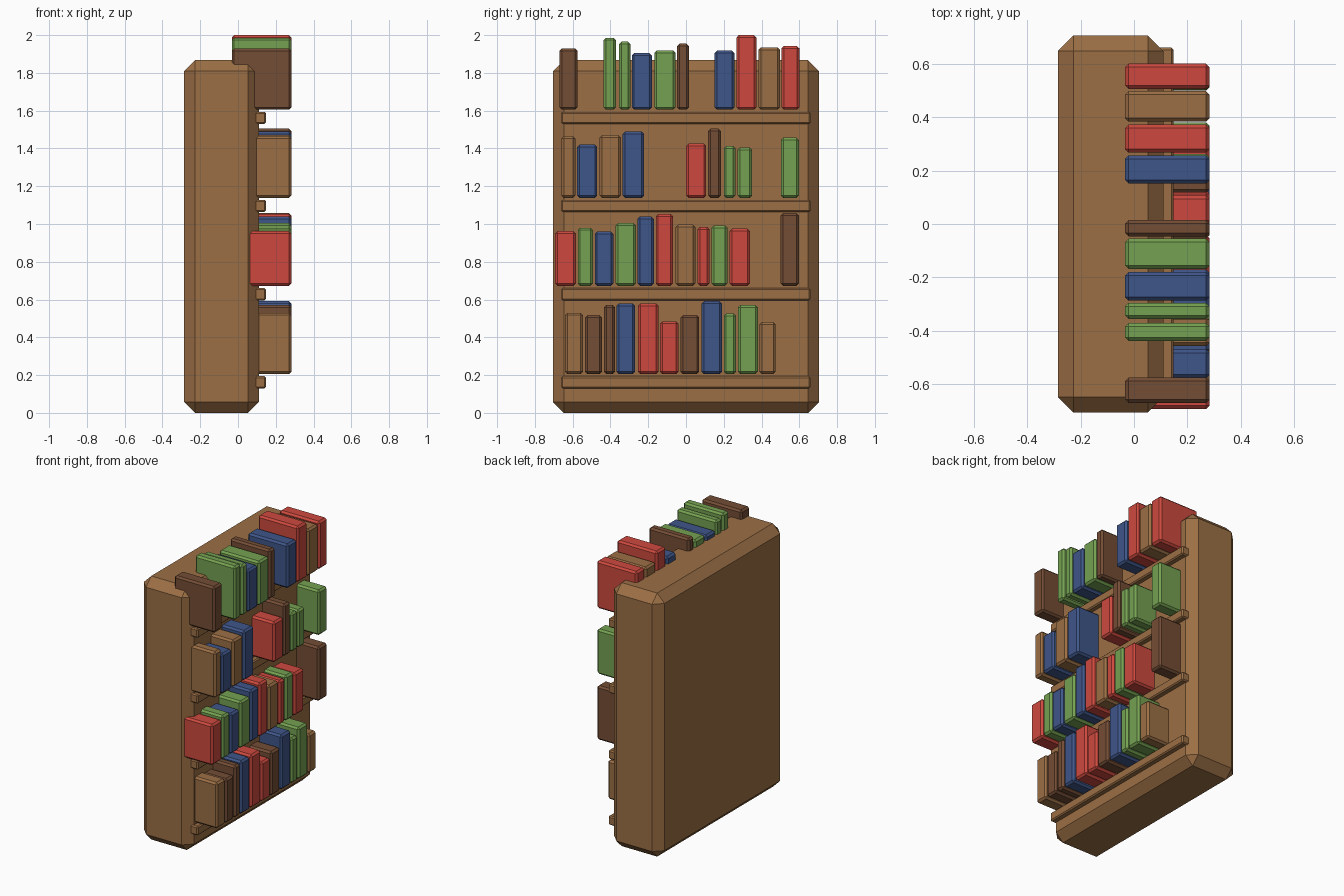
import bpy, bmesh


def srgb(r, g, b):
    lin = lambda c: c / 12.92 if c <= 0.04045 else ((c + 0.055) / 1.055) ** 2.4
    return (lin(r / 255), lin(g / 255), lin(b / 255), 1.0)


def material(name, rgb):
    m = bpy.data.materials.new(name)
    m.diffuse_color = srgb(*rgb)
    return m


WOOD = material("wood", (156, 111, 69))
COLOURS = {
    "t": ("tan", WOOD),
    "n": ("brown", material("dark brown", (116, 77, 53))),
    "r": ("red", material("red", (205, 73, 62))),
    "g": ("green", material("green", (117, 161, 81))),
    "b": ("blue", material("blue", (63, 86, 138))),
}


def chamfered_box(name, lo, hi, bevel, mat):
    """Box between two corners with flat chamfers on every edge."""
    bm = bmesh.new()
    bmesh.ops.create_cube(bm, size=1)
    for v in bm.verts:
        v.co = [lo[i] if v.co[i] < 0 else hi[i] for i in range(3)]
    bmesh.ops.bevel(bm, geom=bm.edges[:], offset=bevel, segments=1,
                    profile=0.5, affect='EDGES')
    bmesh.ops.recalc_face_normals(bm, faces=bm.faces[:])
    mesh = bpy.data.meshes.new(name)
    bm.to_mesh(mesh)
    bm.free()
    mesh.materials.append(mat)
    obj = bpy.data.objects.new(name, mesh)
    bpy.context.collection.objects.link(obj)
    return obj


# Solid cabinet
chamfered_box("cabinet", (-0.285, -0.705, 0), (0.11, 0.705, 1.867), 0.058, WOOD)

# Shelf ledges
for z in (0.13, 0.596, 1.064, 1.53):
    chamfered_box("shelf", (-0.1, -0.662, z), (0.148, 0.66, z + 0.064), 0.008, WOOD)

# Books: (colour, start y, end y, top z) for each row, keyed by the row's base height
ROWS = {
    0.205: [("t", -0.64, -0.545, 0.53), ("n", -0.535, -0.445, 0.517),
            ("n", -0.435, -0.375, 0.572), ("b", -0.367, -0.27, 0.58),
            ("r", -0.255, -0.145, 0.58), ("r", -0.137, -0.04, 0.485),
            ("n", -0.03, 0.07, 0.517), ("b", 0.083, 0.19, 0.592),
            ("g", 0.2, 0.265, 0.527), ("g", 0.275, 0.38, 0.572),
            ("t", 0.39, 0.475, 0.482)],
    0.673: [("r", -0.693, -0.583, 0.962), ("g", -0.573, -0.492, 0.98),
            ("b", -0.483, -0.385, 0.96), ("g", -0.372, -0.265, 1.005),
            ("b", -0.257, -0.17, 1.04), ("r", -0.16, -0.068, 1.053),
            ("t", -0.055, 0.05, 0.997), ("r", 0.062, 0.125, 0.985),
            ("g", 0.135, 0.22, 0.993), ("r", 0.23, 0.338, 0.975),
            ("n", 0.5, 0.598, 1.057)],
    1.138: [("t", -0.66, -0.585, 1.465), ("b", -0.577, -0.47, 1.42),
            ("t", -0.457, -0.345, 1.47), ("b", -0.335, -0.222, 1.49),
            ("r", 0.0, 0.107, 1.425), ("n", 0.117, 0.185, 1.505),
            ("g", 0.2, 0.262, 1.413), ("g", 0.273, 0.35, 1.406),
            ("g", 0.502, 0.597, 1.458)],
    1.605: [("n", -0.67, -0.575, 1.93), ("g", -0.437, -0.37, 1.986),
            ("g", -0.355, -0.295, 1.965), ("b", -0.287, -0.18, 1.904),
            ("g", -0.168, -0.055, 1.918), ("n", -0.047, 0.015, 1.955),
            ("b", 0.152, 0.257, 1.918), ("r", 0.267, 0.373, 2.0),
            ("t", 0.383, 0.497, 1.935), ("r", 0.505, 0.6, 1.943)],
}
for base, books in ROWS.items():
    for key, y0, y1, top in books:
        colour, mat = COLOURS[key]
        chamfered_box(colour + "_book", (-0.033, y0, base), (0.283, y1, top), 0.013, mat)
